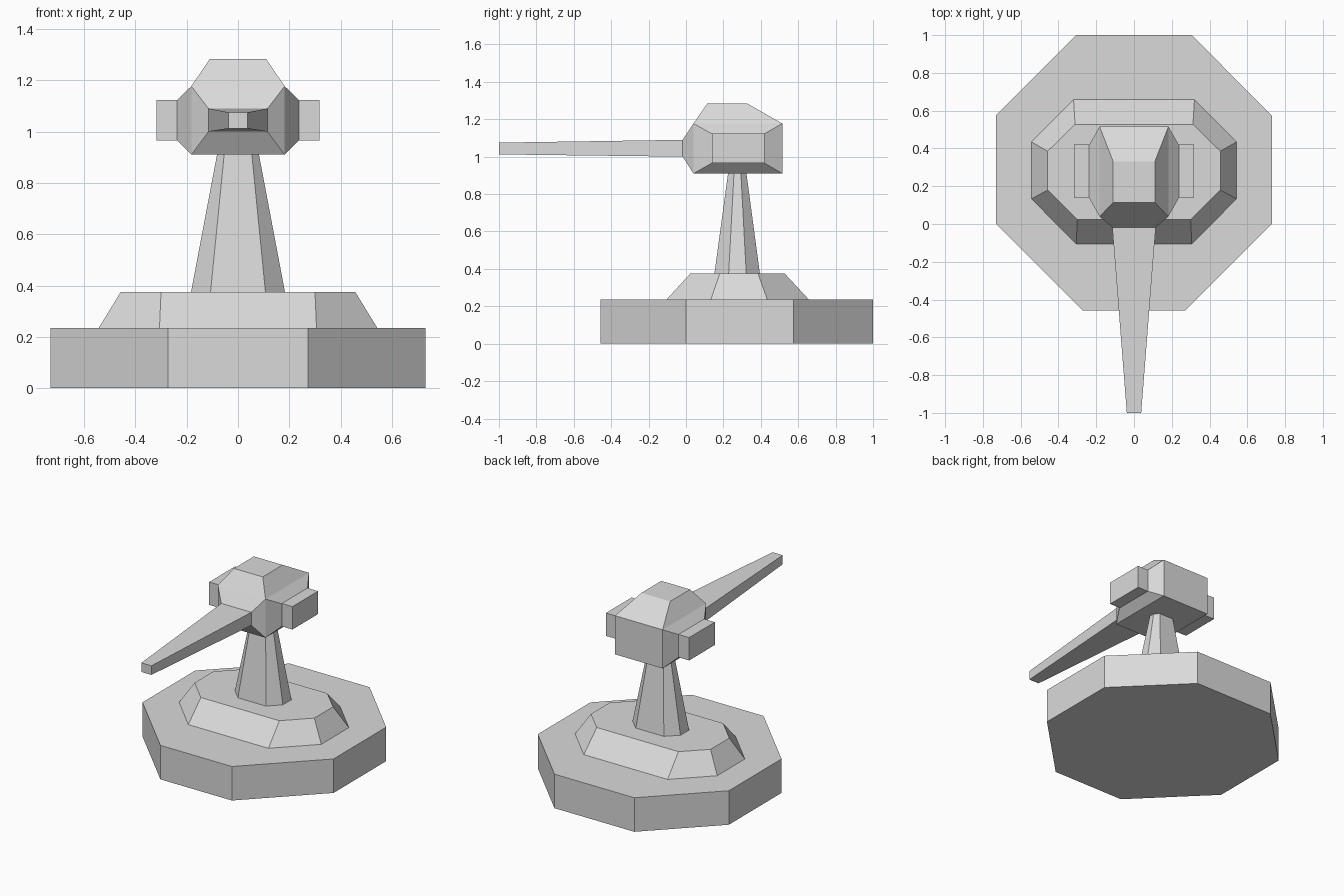
import bpy
import bmesh
from mathutils import Vector

default = bpy.data.objects.get("Cube")
if default:
    bpy.data.objects.remove(default, do_unlink=True)

grey = bpy.data.materials.new("light_grey")
grey.use_nodes = True
colour = (0.7, 0.7, 0.7, 1)
grey.diffuse_color = colour
grey.node_tree.nodes["Principled BSDF"].inputs["Base Color"].default_value = colour


def finish(name, bm):
    bmesh.ops.recalc_face_normals(bm, faces=bm.faces[:])
    mesh = bpy.data.meshes.new(name)
    bm.to_mesh(mesh)
    bm.free()
    mesh.materials.append(grey)
    obj = bpy.data.objects.new(name, mesh)
    bpy.context.scene.collection.objects.link(obj)
    return obj


def loft(name, lower, upper):
    """Closed solid between two matching rings."""
    bm = bmesh.new()
    a = [bm.verts.new(p) for p in lower]
    b = [bm.verts.new(p) for p in upper]
    n = len(a)
    for i in range(n):
        j = (i + 1) % n
        bm.faces.new((a[i], a[j], b[j], b[i]))
    bm.faces.new(a)
    bm.faces.new(b)
    return finish(name, bm)


def octagon(z, half, front, side_front, side_back, back):
    """Ring from half width, front (half, y), side y range, back (half, y)."""
    right = [(front[0], front[1], z), (half, side_front, z),
             (half, side_back, z), (back[0], back[1], z)]
    return right + [(-x, y, h) for x, y, h in reversed(right)]


def box(low, high):
    bm = bmesh.new()
    bmesh.ops.create_cube(bm, size=1)
    low, high = Vector(low), Vector(high)
    for v in bm.verts:
        v.co = [low[i] + (v.co[i] + 0.5) * (high[i] - low[i]) for i in range(3)]
    return bm


def taper(bm, direction, low, high):
    """Extrude the face that looks along direction to fill a new rectangle."""
    bm.normal_update()
    face = max(bm.faces, key=lambda f: f.normal.dot(Vector(direction)))
    centre = face.calc_center_median()
    new = bmesh.ops.extrude_discrete_faces(bm, faces=[face])["faces"][0]
    for v in new.verts:
        v.co = [high[i] if v.co[i] > centre[i] else low[i] for i in range(3)]


# Octagonal base and bevelled tier
loft("base",
     octagon(0, 0.73, (0.273, -0.457), 0, 0.575, (0.305, 1)),
     octagon(0.235, 0.73, (0.273, -0.457), 0, 0.575, (0.305, 1)))
loft("tier",
     octagon(0.235, 0.543, (0.306, -0.105), 0.133, 0.435, (0.32, 0.658)),
     octagon(0.375, 0.457, (0.3, 0.023), 0.18, 0.385, (0.312, 0.528)))

# Tapering neck
loft("neck",
     octagon(0.375, 0.183, (0.107, 0.152), 0.228, 0.322, (0.107, 0.395)),
     octagon(0.92, 0.08, (0.053, 0.226), 0.257, 0.293, (0.053, 0.322)))

# Faceted turret head: a core with tapered front, top and sides
head = box((-0.182, 0.04, 0.91), (0.182, 0.515, 1.177))
taper(head, (0, -1, 0), (-0.115, -0.018, 1), (0.115, -0.018, 1.09))
taper(head, (0, 0, 1), (-0.11, 0.113, 1.283), (0.11, 0.33, 1.283))
for x in (-0.237, 0.237):
    taper(head, (x, 0, 0), (x, 0.137, 0.965), (x, 0.42, 1.123))
finish("turret_head", head)

# Side pods
for name, x0, x1 in (("right_pod", -0.318, -0.23), ("left_pod", 0.23, 0.318)):
    finish(name, box((x0, 0.14, 0.965), (x1, 0.42, 1.123)))


# Long tapering barrel
def section(y, half, low, high):
    return [(-half, y, low), (half, y, low), (half, y, high), (-half, y, high)]


loft("barrel", section(-0.018, 0.115, 1, 1.09), section(-1, 0.038, 1.012, 1.075))
